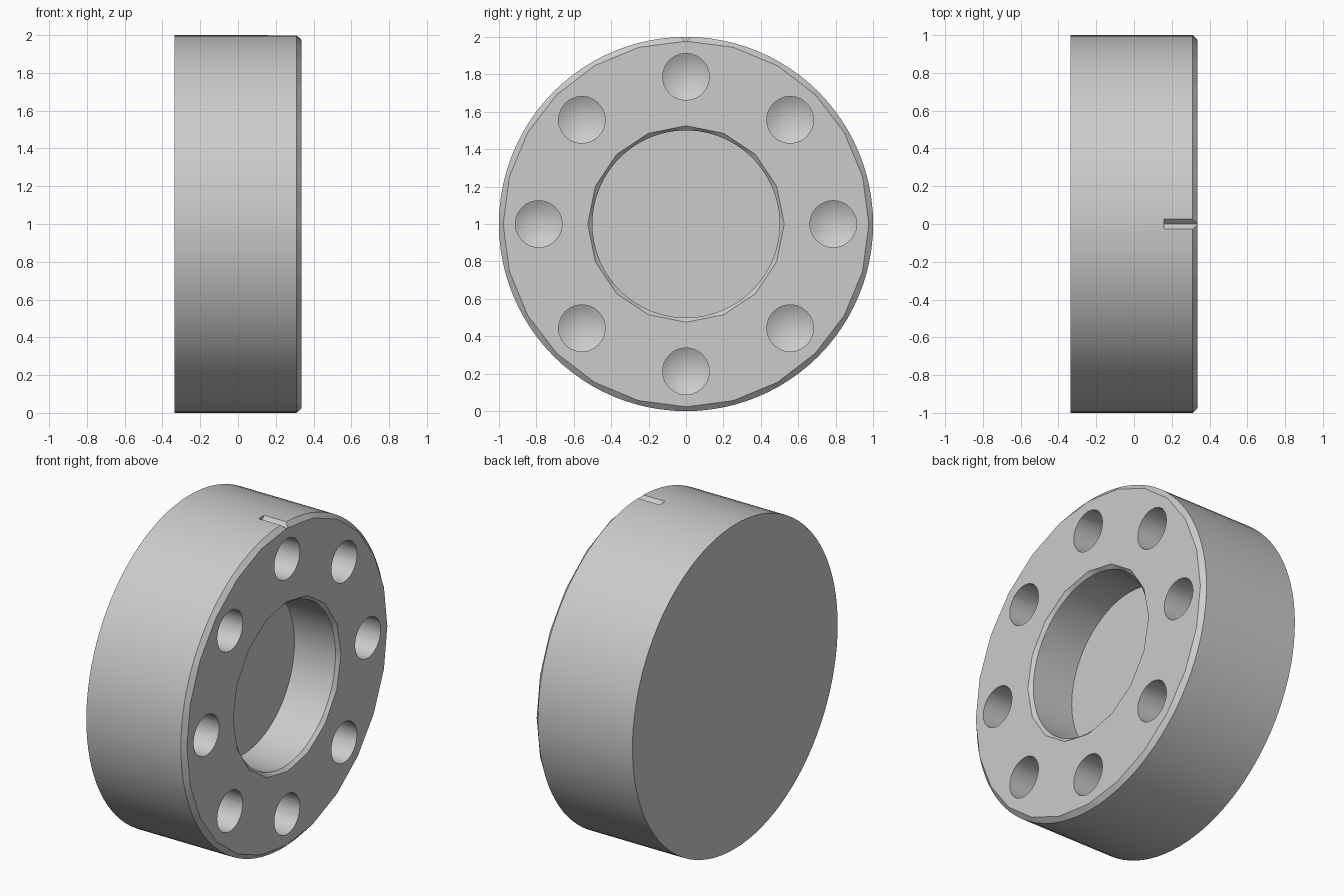
import bpy, bmesh
from math import pi, cos, sin, tau
from mathutils import Vector

cube = bpy.data.objects.get("Cube")
if cube:
    bpy.data.objects.remove(cube, do_unlink=True)

HALF = 0.335      # half thickness along x
SEGMENTS = 96


def make_object(name, bm):
    bmesh.ops.recalc_face_normals(bm, faces=bm.faces)
    mesh = bpy.data.meshes.new(name)
    bm.to_mesh(mesh)
    bm.free()
    obj = bpy.data.objects.new(name, mesh)
    bpy.context.collection.objects.link(obj)
    return obj


def ring(bm, x, radius, count, sides=0, y=0.0, z=1.0):
    """Ring of vertices around the x axis, optionally flattened onto a polygon."""
    verts = []
    for i in range(count):
        a = tau * i / count
        r = radius
        if sides:
            step = tau / sides
            r *= cos(step / 2) / cos(a % step - step / 2)
        verts.append(bm.verts.new((x, y + r * cos(a), z + r * sin(a))))
    return verts


def loft(bm, rings):
    for a, b in zip(rings, rings[1:]):
        n = len(a)
        for i in range(n):
            j = (i + 1) % n
            bm.faces.new((a[i], a[j], b[j], b[i]))


metal = bpy.data.materials.new("grey_metal")
metal.use_nodes = True
colour = (0.6, 0.6, 0.6, 1)
metal.diffuse_color = colour
metal.node_tree.nodes["Principled BSDF"].inputs["Base Color"].default_value = colour

# Disc body: closed back, chamfered rim, recessed centre
bm = bmesh.new()
profile = [(-HALF, 1.0, 0), (HALF - 0.025, 1.0, 0), (HALF, 0.977, 24),
           (HALF, 0.525, 16), (HALF - 0.02, 0.5, 0), (0.035, 0.5, 0)]
rings = [ring(bm, x, r, SEGMENTS, sides) for x, r, sides in profile]
loft(bm, rings)
bm.faces.new(rings[0])
bm.faces.new(rings[-1])
body = make_object("flange_disc", bm)
body.data.materials.append(metal)

# Drilled holes with conical bottoms, plus the index groove on top
bm = bmesh.new()
for k in range(8):
    a = tau * k / 8
    y, z = 0.787 * cos(a), 1 + 0.787 * sin(a)
    walls = [ring(bm, x, 0.125, 24, 0, y, z) for x in (HALF + 0.1, 0.0)]
    loft(bm, walls)
    bm.faces.new(walls[0])
    tip = bm.verts.new((-0.072, y, z))
    for i in range(24):
        bm.faces.new((walls[1][i], walls[1][(i + 1) % 24], tip))

ends = [[bm.verts.new((x, y, z)) for y, z in ((0, 1.972), (0.05, 2.022), (-0.05, 2.022))]
        for x in (0.16, HALF + 0.1)]
loft(bm, ends)
for end in ends:
    bm.faces.new(end)
cutter = make_object("hole_cutter", bm)
cutter.data.materials.append(metal)
cutter.hide_render = True

# Cut the body and drop the cutter
cut = body.modifiers.new("holes", 'BOOLEAN')
cut.operation = 'DIFFERENCE'
cut.solver = 'EXACT'
cut.object = cutter
bpy.ops.object.select_all(action='DESELECT')
body.select_set(True)
bpy.context.view_layer.objects.active = body
bpy.ops.object.modifier_apply(modifier=cut.name)
bpy.data.objects.remove(cutter, do_unlink=True)
bpy.ops.object.shade_smooth_by_angle(angle=pi / 7)
